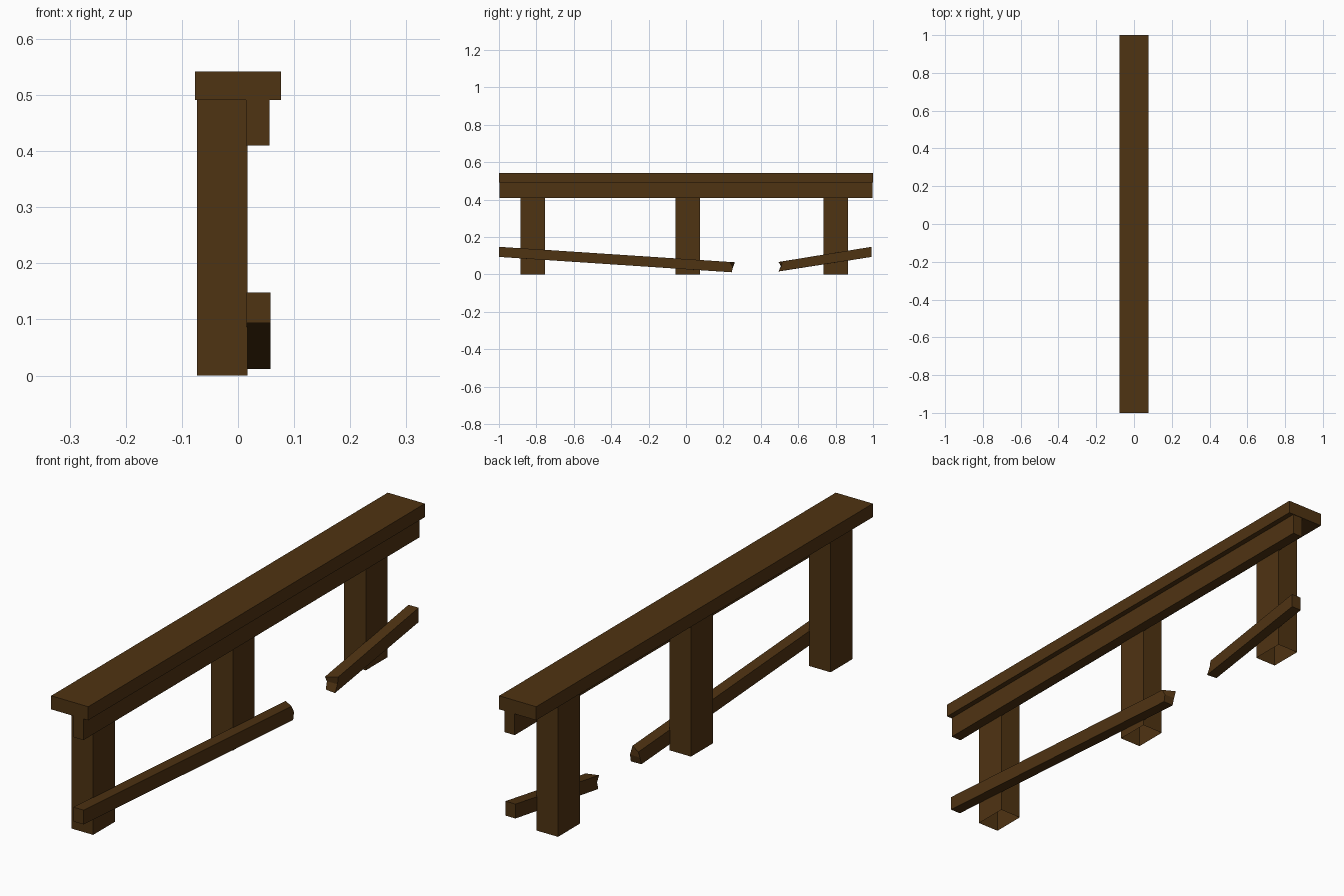
import bpy, bmesh

if "Cube" in bpy.data.objects:
    bpy.data.objects.remove(bpy.data.objects["Cube"])

wood = bpy.data.materials.new("dark brown wood")
wood.diffuse_color = (0.078, 0.033, 0.006, 1.0)
wood.use_nodes = True
wood.node_tree.nodes["Principled BSDF"].inputs["Base Color"].default_value = wood.diffuse_color


def beam(name, front, back, x0, x1, open_bottom=False):
    """Loft between a back (x0) and a front (x1) outline given as (y, z)."""
    bm = bmesh.new()
    a = [bm.verts.new((x0, y, z)) for y, z in back]
    b = [bm.verts.new((x1, y, z)) for y, z in front]
    bm.faces.new(a[::-1])
    bm.faces.new(b)
    n = len(a)
    for i in range(n):
        j = (i + 1) % n
        bm.faces.new((a[i], a[j], b[j], b[i]))
    bmesh.ops.recalc_face_normals(bm, faces=bm.faces)
    if open_bottom:
        bm.normal_update()
        low = [f for f in bm.faces if f.normal.z < -0.9]
        bmesh.ops.delete(bm, geom=low, context='FACES')
    me = bpy.data.meshes.new(name)
    bm.to_mesh(me)
    bm.free()
    me.materials.append(wood)
    ob = bpy.data.objects.new(name, me)
    bpy.context.collection.objects.link(ob)
    return ob


def box(name, x0, x1, y0, y1, z0, z1, open_bottom=False):
    outline = [(y0, z0), (y1, z0), (y1, z1), (y0, z1)]
    return beam(name, outline, outline, x0, x1, open_bottom)


# Top plank and the rail below it
box("top_plank", -0.077, 0.077, -1, 1, 0.491, 0.542)
box("upper_rail", 0.014, 0.056, -0.998, 0.998, 0.41, 0.491)

# Three posts, open underneath
for i, y in enumerate((-0.82, 0.01, 0.80)):
    box(f"post_{i + 1}", -0.073, 0.017, y - 0.065, y + 0.065, 0, 0.491, True)

# Broken lower rail, long piece with splintered end
beam("broken_rail_long",
     [(-1, 0.094), (0.245, 0.012), (0.25, 0.04), (0.235, 0.067), (-1, 0.148)],
     [(-1, 0.094), (0.243, 0.012), (0.252, 0.04), (0.262, 0.065), (-1, 0.148)],
     0.015, 0.058)

# Broken lower rail, short piece with splintered end
beam("broken_rail_short",
     [(0.495, 0.017), (0.992, 0.094), (0.992, 0.148), (0.515, 0.070), (0.51, 0.045)],
     [(0.50, 0.017), (0.992, 0.094), (0.992, 0.148), (0.495, 0.067), (0.507, 0.045)],
     0.015, 0.057)
